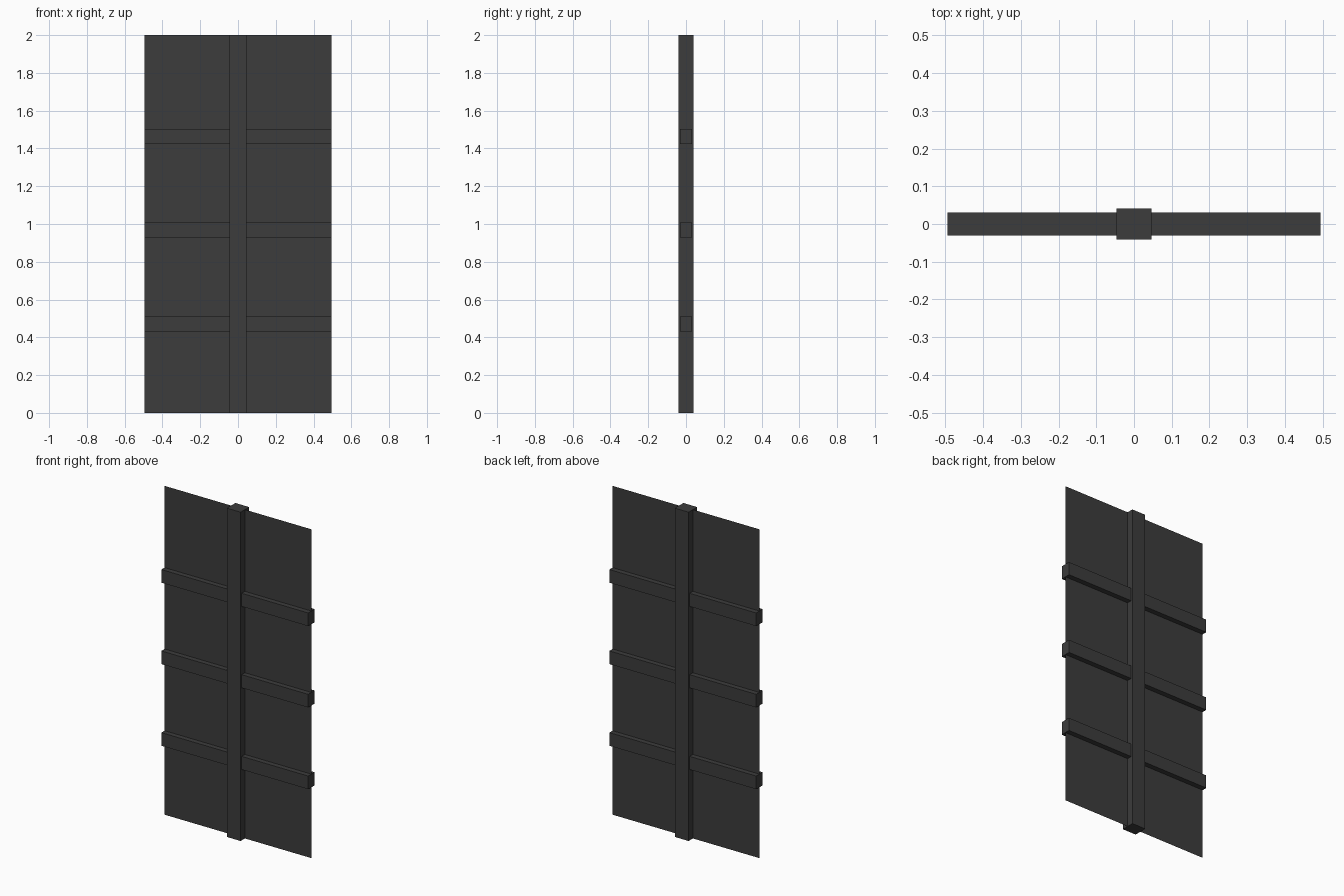
import bpy

if "Cube" in bpy.data.objects:
    bpy.data.objects.remove(bpy.data.objects["Cube"])

HALF_WIDTH = 0.494
POST_HALF = 0.046

dark = bpy.data.materials.new("dark_metal")
dark.diffuse_color = (0.045, 0.045, 0.045, 1)
dark.use_nodes = True
dark.node_tree.nodes["Principled BSDF"].inputs["Base Color"].default_value = dark.diffuse_color


def box(name, centre, size):
    bpy.ops.mesh.primitive_cube_add(size=1, location=centre)
    ob = bpy.context.object
    ob.name = name
    ob.scale = size
    bpy.ops.object.transform_apply(location=False, rotation=False, scale=True)
    ob.data.materials.append(dark)
    return ob


# Central upright
box("centre_post", (0, 0, 1), (2 * POST_HALF, 0.082, 2))

# Cross rails and flat panels on each side of the post
length = HALF_WIDTH - POST_HALF
for side, label in ((-1, "left"), (1, "right")):
    x = side * (HALF_WIDTH + POST_HALF) / 2
    for z, level in ((0.471, "lower"), (0.968, "middle"), (1.463, "upper")):
        box(f"{level}_rail_{label}", (x, 0, z), (length, 0.062, 0.08))

    # Paper-thin sheet standing in the middle of the frame
    bpy.ops.mesh.primitive_plane_add(size=1, location=(x, 0, 1), rotation=(1.5707963, 0, 0))
    panel = bpy.context.object
    panel.name = f"panel_{label}"
    panel.scale = (length, 2, 1)
    bpy.ops.object.transform_apply(location=False, rotation=True, scale=True)
    panel.data.materials.append(dark)
